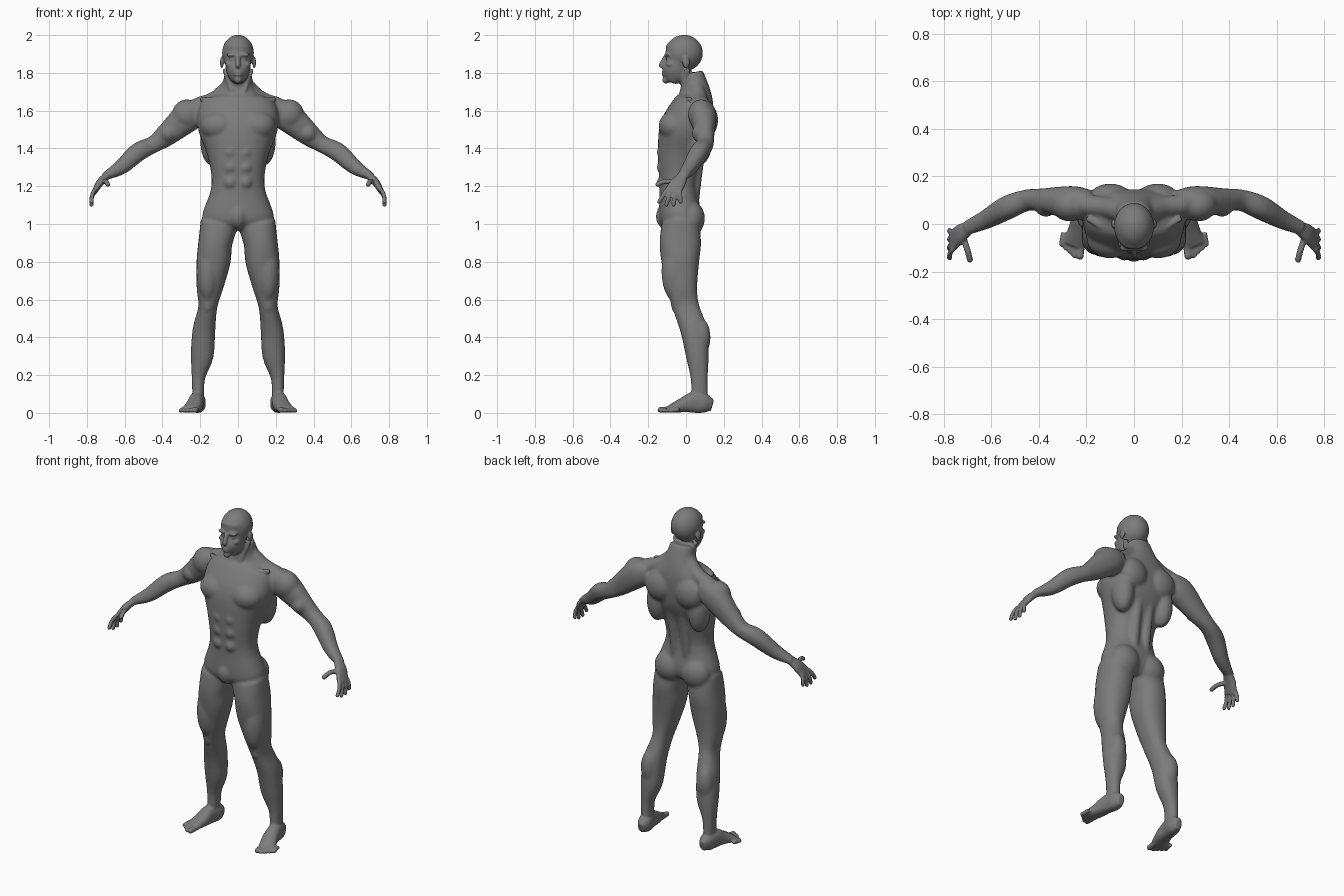
import bpy
import bmesh
import math
from mathutils import Vector, Matrix

default_cube = bpy.data.objects.get("Cube")
if default_cube:
    bpy.data.objects.remove(default_cube)

BOTH, MIDDLE = (1, -1), (1,)


def smooth_rows(rows, steps=4):
    """Catmull-Rom curve through rows of x, y, z, width and optional depth."""
    rows = [Vector((*row, row[-1])[:5]) for row in rows]
    padded = [rows[0], *rows, rows[-1]]
    result = []
    for before, start, end, after in zip(padded, padded[1:], padded[2:], padded[3:]):
        leave, arrive = (end - before) / 2, (after - start) / 2
        for step in range(steps):
            t = step / steps
            ease = t * t * (3 - 2 * t)
            result.append(start.lerp(end, ease)
                          + leave * (t * (1 - t) ** 2)
                          - arrive * (t * t * (1 - t)))
    return [*result, rows[-1]]


def loft(bm, rows, sides=BOTH, count=24, power=2.3):
    """Closed tube of rounded sections standing square to a path."""
    rows = smooth_rows(rows)
    centres = [Vector(row[:3]) for row in rows]
    overall = (centres[-1] - centres[0]).normalized()
    hint = Vector((0, 0, 1)) if abs(overall.y) > 0.8 else Vector((0, 1, 0))
    for side in sides:
        rings = []
        for i, row in enumerate(rows):
            ahead = centres[min(i + 1, len(rows) - 1)]
            along = (ahead - centres[max(i - 1, 0)]).normalized()
            depth = (hint - along * hint.dot(along)).normalized()
            width = depth.cross(along)
            ring = []
            for k in range(count):
                angle = math.tau * k / count
                c, s = math.cos(angle), math.sin(angle)
                c = math.copysign(abs(c) ** (2 / power), c)
                s = math.copysign(abs(s) ** (2 / power), s)
                point = centres[i] + width * (c * row[3]) + depth * (s * row[4])
                ring.append(bm.verts.new((point.x * side, point.y, max(point.z, 0))))
            rings.append(ring)
        for low, high in zip(rings, rings[1:]):
            for k in range(count):
                following = (k + 1) % count
                bm.faces.new((low[k], low[following], high[following], high[k]))
        bm.faces.new(rings[0][::-1])
        bm.faces.new(rings[-1])


def blob(bm, centre, *radii, sides=BOTH):
    """Ellipsoid mass; missing radii repeat the given ones."""
    x, y, z = centre
    scale = Matrix.Diagonal((*(radii * 3)[:3], 1))
    for side in sides:
        bmesh.ops.create_uvsphere(bm, u_segments=24, v_segments=16, radius=1,
                                  matrix=Matrix.Translation((x * side, y, z)) @ scale)


def tube(bm, points, radius, sides=BOTH):
    """Round cord of even thickness with a rounded tip."""
    loft(bm, [(*point, radius) for point in points], sides, count=12, power=2)
    blob(bm, points[-1], radius, sides=sides)


def fuse(bm, name, voxel, passes):
    """Melt overlapping masses into one skin and bake the result."""
    bmesh.ops.recalc_face_normals(bm, faces=bm.faces)
    mesh = bpy.data.meshes.new(name)
    bm.to_mesh(mesh)
    bm.free()
    source = bpy.data.objects.new(name, mesh)
    bpy.context.collection.objects.link(source)
    remesh = source.modifiers.new("Fuse", 'REMESH')
    remesh.mode = 'VOXEL'
    remesh.voxel_size = voxel
    relax = source.modifiers.new("Relax", 'SMOOTH')
    relax.factor = 0.5
    relax.iterations = passes
    graph = bpy.context.evaluated_depsgraph_get()
    graph.update()
    baked = bpy.data.meshes.new_from_object(source.evaluated_get(graph))
    bpy.data.objects.remove(source)
    bpy.data.meshes.remove(mesh)
    return baked


# Large masses ---------------------------------------------------------
form = bmesh.new()

# Trunk and neck
loft(form, [(0, -.03, .97, .1, .07), (0, -.03, 1.03, .19, .11),
            (0, -.04, 1.2, .14, .1), (0, -.03, 1.36, .16, .12),
            (0, 0, 1.5, .21, .14), (0, .04, 1.63, .2, .11),
            (0, .05, 1.7, .1, .08), (0, .03, 1.8, .07, .06)], MIDDLE, count=40)

# Skull and jaw
blob(form, (0, -.01, 1.905), .085, .1, .097, sides=MIDDLE)
loft(form, [(0, -.08, 1.75, .03), (0, -.06, 1.8, .06, .07),
            (0, -.04, 1.87, .07, .06), (0, -.03, 1.94, .07, .08)], MIDDLE)

# Legs
loft(form, [(.1, -.03, 1, .1), (.12, -.03, .9, .09, .11),
            (.13, -.03, .8, .09, .1), (.15, -.02, .66, .07, .08),
            (.16, 0, .56, .05, .07), (.18, .04, .44, .06, .07),
            (.19, .06, .3, .06), (.21, .07, .18, .035, .045),
            (.21, .07, .05, .03, .045)])

# Arms
loft(form, [(.18, .08, 1.6, .06), (.26, .09, 1.57, .08, .07),
            (.38, .1, 1.47, .06, .05), (.45, .1, 1.42, .045),
            (.53, .07, 1.38, .05), (.62, .02, 1.3, .04),
            (.71, -.02, 1.25, .02, .03)])

# Neck slope into the shoulders, and columns beside the spine
tube(form, [(.04, .05, 1.73), (.12, .07, 1.66), (.2, .08, 1.63)], .045)
tube(form, [(.04, .04, 1.12), (.04, .07, 1.35), (.04, .11, 1.5)], .03)

# Chest, shoulder cap, shoulder blade, side of back, upper arm
blob(form, (.1, -.06, 1.52), .1, .085, .08)
blob(form, (.27, .08, 1.58), .08, .07)
blob(form, (.1, .11, 1.55), .09, .06)
blob(form, (.14, .07, 1.44), .06, .07, .13)
blob(form, (.37, .08, 1.48), .05)

# Belly, groin, buttock, outer thigh, knee cap, calf
for row in range(3):
    blob(form, (.04, -.12, 1.22 + row * .08), .037, .035)
blob(form, (0, -.1, 1.04), .05, .06, .07, sides=MIDDLE)
blob(form, (.09, .03, 1.03), .09, .07)
blob(form, (.16, -.06, .75), .06, .07, .16)
blob(form, (.16, -.05, .57), .03, .03, .04)
blob(form, (.19, .08, .4), .05, .05, .1)

base = fuse(form, "base_form", voxel=.008, passes=6)

# Finer features -------------------------------------------------------
detail = bmesh.new()
detail.from_mesh(base)
bpy.data.meshes.remove(base)

# Collar bones and front neck cords
tube(detail, [(.02, -.04, 1.64), (.1, -.03, 1.66), (.19, .02, 1.66)], .012)
tube(detail, [(.07, .01, 1.82), (.02, -.03, 1.66)], .014)

# Nose, lips and chin
tube(detail, [(0, -.105, 1.89), (0, -.132, 1.84)], .013, MIDDLE)
for height in (1.79, 1.805):
    blob(detail, (0, -.118, height), .024, .012, .006, sides=MIDDLE)
blob(detail, (0, -.106, 1.763), .02, sides=MIDDLE)

# Brow, eyes, cheeks and ears
blob(detail, (.032, -.1, 1.895), .03, .016, .01)
blob(detail, (.032, -.092, 1.872), .015, .014, .01)
blob(detail, (.045, -.083, 1.845), .022, .022, .016)
blob(detail, (.086, 0, 1.855), .01, .02, .03)

# Hands with thumbs and fanned fingers
loft(detail, [(.7, -.02, 1.25, .02, .03), (.73, -.04, 1.22, .02, .04),
              (.76, -.07, 1.17, .014, .045)])
tube(detail, [(.72, -.05, 1.22), (.7, -.11, 1.225), (.69, -.15, 1.21)], .0135)
for finger in range(4):
    fan = finger - 1.5
    knuckle = Vector((.76, -.068 + fan * .024, 1.18))
    tip = Vector((.775, -.085 + fan * .038, 1.1 + fan * fan * .008))
    joint = knuckle.lerp(tip, .5) + Vector((.006, 0, 0))
    tube(detail, [knuckle, joint, tip], .0115)

# Feet with big and small toes
loft(detail, [(.21, .14, .04, .02, .03), (.21, .1, .05, .04, .05),
              (.22, .04, .055, .04, .055), (.23, -.02, .04, .045, .038),
              (.255, -.09, .018, .048, .018)])
tube(detail, [(.22, -.07, .02), (.227, -.135, .016)], .016)
for toe in range(4):
    tip = Vector((.25 + toe * .018, -.133 + toe * .016, .012))
    tube(detail, [tip + Vector((-.008, .05, .006)), tip], .0115)

skin_mesh = fuse(detail, "body_skin", voxel=.006, passes=3)
skin_mesh.shade_smooth()

# Single matt grey
grey = bpy.data.materials.new("plain_grey")
grey.use_nodes = True
colour = (.2, .2, .2, 1)
grey.diffuse_color = colour
grey.node_tree.nodes["Principled BSDF"].inputs["Base Color"].default_value = colour
skin_mesh.materials.clear()
skin_mesh.materials.append(grey)

body = bpy.data.objects.new("body", skin_mesh)
bpy.context.collection.objects.link(body)
